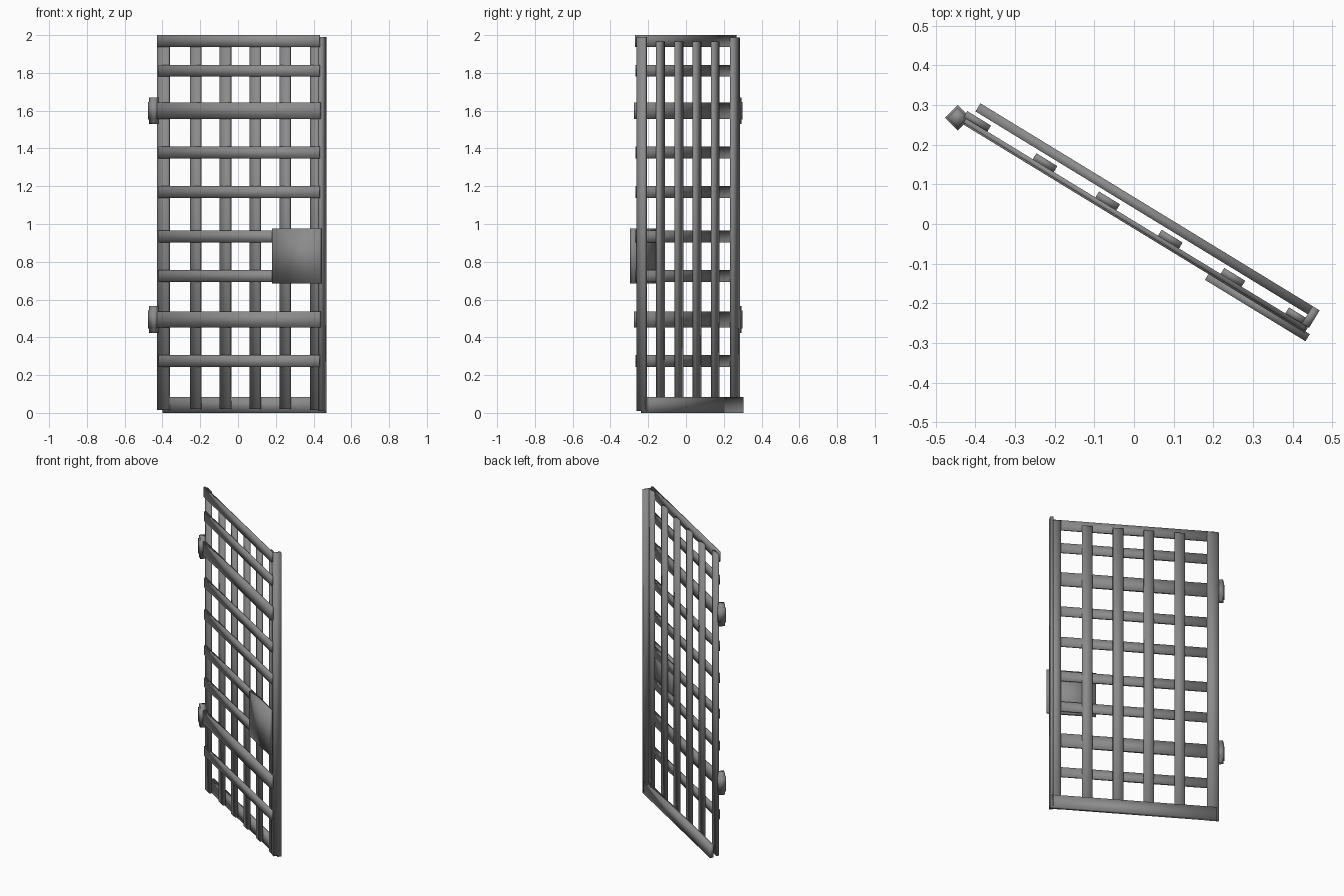
import bpy
import math
from mathutils import Matrix

cube = bpy.data.objects.get("Cube")
if cube:
    bpy.data.objects.remove(cube, do_unlink=True)

# Worn grey iron
iron = bpy.data.materials.new("grey iron")
iron.use_nodes = True
colour = (0.26, 0.26, 0.26, 1)
iron.diffuse_color = colour
iron.node_tree.nodes["Principled BSDF"].inputs["Base Color"].default_value = colour

# The gate hangs half open: local x runs along it, local y towards its back
SWING = Matrix.Rotation(math.radians(-31.4), 4, "Z")


def block(name, x, y, z, turn=0):
    """Box spanning three (low, high) ranges in the gate's own frame."""
    bpy.ops.mesh.primitive_cube_add(size=1)
    ob = bpy.context.object
    ob.name = name
    centre = [(a + b) / 2 for a, b in (x, y, z)]
    size = [b - a for a, b in (x, y, z)]
    ob.data.transform(Matrix.Diagonal((*size, 1)))
    ob.data.transform(Matrix.Rotation(math.radians(turn), 4, "Z"))
    ob.matrix_world = SWING @ Matrix.Translation(centre)
    ob.data.materials.append(iron)
    ob.data.shade_smooth()
    return ob


# Flat cross bars across the front
FRONT = (-0.006, 0.0065)
block("top_rail", (-0.5, 0.506), FRONT, (1.936, 2.0))
for i, z in enumerate((0.275, 0.725, 0.934, 1.169, 1.378, 1.812)):
    block(f"cross_bar_{i + 1}", (-0.49, 0.505), FRONT, (z - 0.031, z + 0.031))

# Upright bars behind them
BEHIND = (0.0065, 0.024)
for i in range(4):
    x = -0.272 + 0.185 * i
    block(f"upright_bar_{i + 1}", (x - 0.031, x + 0.031), BEHIND, (0.02, 1.965))
block("hinge_post", (-0.507, -0.437), BEHIND, (0.015, 1.988))

# Angle iron post on the latch side
block("latch_post_leaf", (0.443, 0.495), BEHIND, (0.015, 1.988))
block("latch_post_flange", (0.492, 0.513), (0.0065, 0.058), (0.01, 1.99))

# Kick rail along the back of the foot
block("bottom_rail", (-0.489, 0.512), (0.034, 0.058), (0.0, 0.083))

# Hinge straps, each ending in a knuckle on a pin
for side, z in (("lower", 0.495), ("upper", 1.6)):
    block(f"{side}_hinge_strap", (-0.51, 0.51), (-0.01, 0.0065), (z - 0.043, z + 0.043))
    for part, r, h in (("knuckle", 0.0225, 0.047), ("pin", 0.018, 0.071)):
        block(f"{side}_hinge_{part}", (-0.519 - r, -0.519 + r), (-0.003 - r, -0.003 + r),
              (z - h, z + h), turn=76.4)

# Lock plate
block("lock_plate", (0.226, 0.523), (-0.027, -0.006), (0.685, 0.977))
